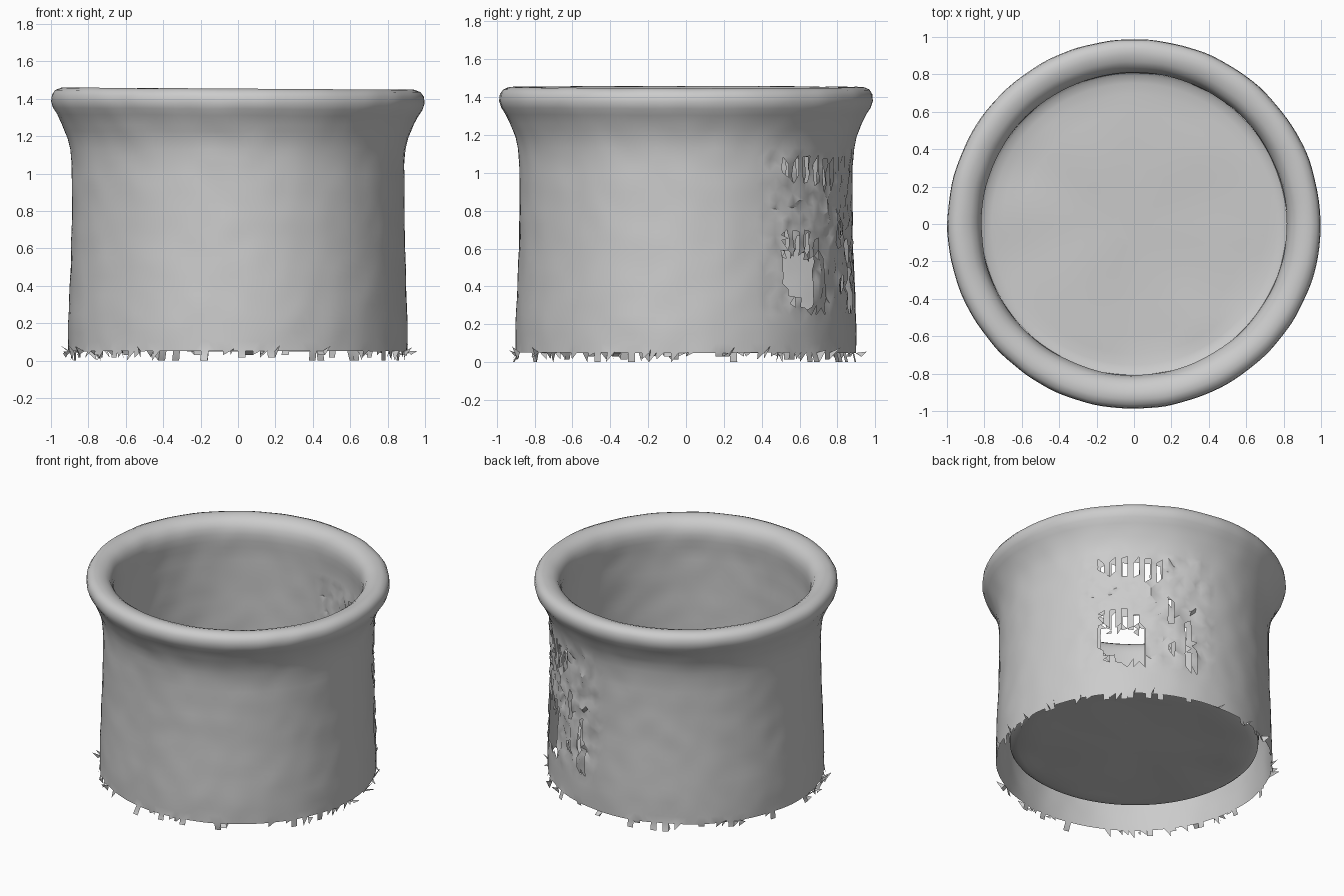
import bpy, bmesh, math, random
from mathutils import Vector, noise

random.seed(4)
SEGMENTS = 144
DEPTH = 0.99  # the pot is very slightly oval

cube = bpy.data.objects.get("Cube")
if cube:
    bpy.data.objects.remove(cube, do_unlink=True)

clay = bpy.data.materials.new("grey clay")
clay.use_nodes = True
GREY = (0.6, 0.6, 0.6, 1)
clay.diffuse_color = GREY
clay.node_tree.nodes["Principled BSDF"].inputs["Base Color"].default_value = GREY


def finish(bm, name, angle):
    mesh = bpy.data.meshes.new(name)
    bm.to_mesh(mesh)
    bm.free()
    obj = bpy.data.objects.new(name, mesh)
    bpy.context.collection.objects.link(obj)
    mesh.materials.append(clay)
    bpy.ops.object.select_all(action='DESELECT')
    bpy.context.view_layer.objects.active = obj
    obj.select_set(True)
    bpy.ops.object.shade_smooth_by_angle(angle=math.radians(angle))
    return obj


def polar(r, a, z):
    return Vector((r * math.cos(a), DEPTH * r * math.sin(a), z))


def resample(points, step):
    """Cut a profile into short pieces so that holes can be torn in it."""
    out = [points[0]]
    for (r0, z0), (r1, z1) in zip(points, points[1:]):
        n = max(1, round(math.hypot(r1 - r0, z1 - z0) / step))
        out += [(r0 + (r1 - r0) * i / n, z0 + (z1 - z0) * i / n) for i in range(1, n + 1)]
    return out


def lathe(profile):
    bm = bmesh.new()
    rings = [[bm.verts.new(polar(r, math.tau * i / SEGMENTS, z)) for i in range(SEGMENTS)]
             for r, z in profile]
    for low, high in zip(rings, rings[1:]):
        for i in range(SEGMENTS):
            j = (i + 1) % SEGMENTS
            bm.faces.new((low[i], low[j], high[j], high[i]))
    return bm, rings


def torn(p):
    """True inside the damaged patches of the back right wall."""
    a = math.degrees(math.atan2(p.y, p.x))
    z = p.z
    ragged = 0.06 * noise.noise(Vector((a * 0.6, 0, 0)))
    slot = (a % 5) < 2.6
    slant = 0.012 * max(0, 44 - a)
    if 34 < a < 55 and 0.28 + slant + ragged < z < 0.57 + ragged:
        return True
    if 36 < a < 55 and 0.57 <= z < 0.69 + ragged and slot:
        return True
    if 33 < a < 62 and 0.95 + ragged < z < 1.07 and slot:
        return True
    if 72 < a < 79 and 0.28 < z < 0.64 and abs(a - 72 - 9 * (0.64 - z)) < 2.6:
        return True
    return 64 < a < 68 and 0.35 < z < 0.8 and slot and noise.noise(p * 9) > 0


def weather(bm):
    """Faint dents all over, plus crumpling around the damage."""
    for v in bm.verts:
        p = v.co.copy()
        out = Vector((p.x, p.y, 0)).normalized()
        v.co += out * 0.004 * noise.noise(p * 7)
        v.co.z += 0.003 * noise.noise(p * 5) - 0.006 * p.x * (p.z > 1.3)
        a = math.degrees(math.atan2(p.y, p.x))
        if 28 < a < 84 and 0.25 < p.z < 1.1:
            v.co += out * random.uniform(-0.01, 0.01)
            v.co.z += random.uniform(-0.015, 0.015)


# Wall: outer skin, rolled rim with an overhanging lip, and inner skin in one sheet
outer = [(0.908, 0.05), (0.908, 0.2), (0.9, 0.4), (0.892, 0.6), (0.888, 0.85),
         (0.889, 1.04), (0.897, 1.13), (0.91, 1.19), (0.939, 1.26), (0.964, 1.31)]
rim = [(0.987, 1.345), (0.998, 1.38), (0.994, 1.415), (0.977, 1.44), (0.945, 1.453),
       (0.91, 1.452), (0.875, 1.441), (0.845, 1.42), (0.826, 1.385), (0.817, 1.345)]
inner = [(0.818, 1.3), (0.826, 1.2), (0.829, 0.9), (0.829, 0.45), (0.825, 0.28), (0.817, 0.195)]
bm, rings = lathe(resample(outer + rim + inner, 0.045))
weather(bm)
bmesh.ops.triangulate(bm, faces=bm.faces[:])
holes = [f for f in bm.faces if torn(f.calc_center_median())]
bmesh.ops.delete(bm, geom=holes, context='FACES')

# Ragged fringe of loose flakes, hanging in clusters under the wall
for i in range(SEGMENTS):
    a, b = rings[0][i], rings[0][(i + 1) % SEGMENTS]
    start, end = math.tau * i / SEGMENTS, math.tau * (i + 1) / SEGMENTS
    cluster = noise.noise(polar(4, start, 0))
    if random.random() < 0.35 + 0.6 * cluster:
        drop = random.choice((0.0, 0.015, 0.03))
        spread = random.uniform(0.89, 0.94)
        tip = bm.verts.new(polar(spread, start, drop))
        tip_end = bm.verts.new(polar(spread, end, drop))
        bm.faces.new((a, tip, b))
        if random.random() < 0.4:
            bm.faces.new((b, tip, tip_end))
        if random.random() < 0.4:
            side = bm.verts.new(polar(random.uniform(0.94, 0.97), end + 0.02,
                                      random.uniform(0.04, 0.09)))
            bm.faces.new((b, side, tip_end))
finish(bm, "pot_wall", 40)

# Floor: a single slightly dished sheet raised above the bottom edge
bm, rings = lathe([(0.817, 0.195), (0.8, 0.182), (0.76, 0.174)]
                  + [(r, 0.17) for r in (0.7, 0.6, 0.45, 0.3, 0.12)])
bm.faces.new(rings[-1])
for v in bm.verts:
    v.co.z += 0.012 * noise.noise(v.co * 3) * (v.co.length < 0.75)
bmesh.ops.recalc_face_normals(bm, faces=bm.faces[:])
finish(bm, "pot_floor", 40)
